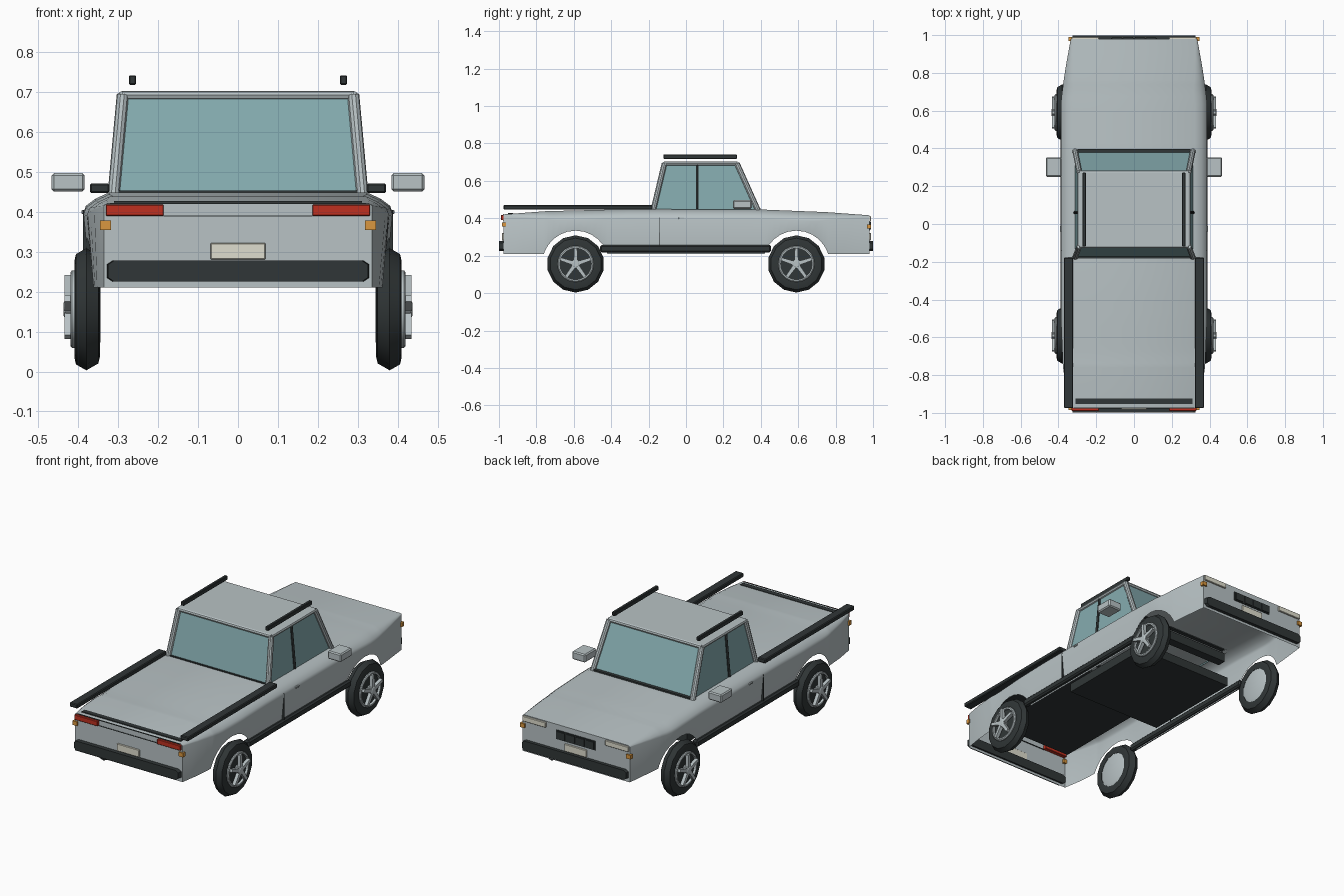
import bpy, bmesh, math
from mathutils import Vector

if "Cube" in bpy.data.objects:
    bpy.data.objects.remove(bpy.data.objects["Cube"])


def mat(name, r, g, b):
    m = bpy.data.materials.new(name)
    m.diffuse_color = (r, g, b, 1)
    m.use_nodes = True
    m.node_tree.nodes["Principled BSDF"].inputs["Base Color"].default_value = m.diffuse_color
    return m


SILVER = mat("silver paint", 0.48, 0.54, 0.555)
GLASS = mat("teal glass", 0.235, 0.41, 0.43)
DARK = mat("dark trim", 0.03, 0.037, 0.038)
RED = mat("red lamp", 0.52, 0.03, 0.014)
AMBER = mat("amber lamp", 0.70, 0.31, 0.05)
CREAM = mat("cream lens", 0.74, 0.73, 0.62)


def obj(name, bm, mats, smooth=False):
    bmesh.ops.recalc_face_normals(bm, faces=bm.faces)
    me = bpy.data.meshes.new(name)
    bm.to_mesh(me)
    bm.free()
    for m in mats:
        me.materials.append(m)
    o = bpy.data.objects.new(name, me)
    bpy.context.collection.objects.link(o)
    if smooth:
        bpy.ops.object.select_all(action='DESELECT')
        o.select_set(True)
        bpy.context.view_layer.objects.active = o
        bpy.ops.object.shade_smooth_by_angle(angle=math.radians(35))
    return o


def box(name, xr, yr, zr, m, bevel=0.0):
    bm = bmesh.new()
    bmesh.ops.create_cube(bm, size=1)
    for v in bm.verts:
        for i, (lo, hi) in enumerate((xr, yr, zr)):
            v.co[i] = (lo + hi) / 2 + v.co[i] * (hi - lo)
    if bevel:
        bmesh.ops.bevel(bm, geom=bm.edges[:], offset=bevel, segments=1, affect='EDGES')
    return obj(name, bm, [m])


def pair(name, xr, yr, zr, m, bevel=0.0):
    box(name + "_right", xr, yr, zr, m, bevel)
    box(name + "_left", (-xr[1], -xr[0]), yr, zr, m, bevel)


def tube(name, a, b, r, m, sides=8):
    a, b = Vector(a), Vector(b)
    bm = bmesh.new()
    bmesh.ops.create_cone(bm, cap_ends=True, segments=sides, radius1=r, radius2=r, depth=(b - a).length)
    q = (b - a).to_track_quat('Z', 'Y')
    for v in bm.verts:
        v.co = q @ v.co + (a + b) / 2
    return obj(name, bm, [m], True)


def lerp(table, y):
    for (y0, a), (y1, b) in zip(table, table[1:]):
        if y <= y1:
            return a + (b - a) * (y - y0) / (y1 - y0)
    return table[-1][1]


# Body shell: cross-sections along the length, lower edge follows the wheel arches
AXLE, ARCH, ZC = 0.59, 0.178, 0.156
WIDTH = [(-0.975, 0.336), (-0.87, 0.360), (-0.75, 0.377), (-0.5, 0.387), (0.65, 0.387), (0.8, 0.367), (0.98, 0.335)]
TUCK = [(-0.975, 0.0), (-0.7, 0.018), (0.7, 0.018), (0.98, 0.0)]
TOP = [(-0.975, 0.421), (-0.75, 0.438), (-0.3, 0.449), (0.4, 0.447), (0.75, 0.433), (0.98, 0.416)]
ROUND = [(-0.975, 0.15), (-0.7, 1.0), (0.7, 1.0), (0.98, 0.15)]
half = math.sqrt(ARCH ** 2 - (0.21 - ZC) ** 2)
stations = [-0.975, -0.93, -0.87, -0.8, -0.3, -0.14, 0.0, 0.2, 0.35, 0.83, 0.9, 0.98]
for c in (-AXLE, AXLE):
    stations += [c - half * math.cos(math.pi * i / 12) for i in range(13)]
bm = bmesh.new()
rings = []
for y in sorted(stations):
    w, zt, zb = lerp(WIDTH, y), lerp(TOP, y), 0.21
    for c in (-AXLE, AXLE):
        if abs(y - c) < half:
            zb = max(zb, ZC + math.sqrt(ARCH ** 2 - (y - c) ** 2))
    k = lerp(ROUND, y)
    bx = w - lerp(TUCK, y) * (1 - (zb - 0.21) / 0.18)
    prof = [(bx, zb), (w, zt - 0.05 * k), (w - 0.006 * k, zt - 0.034 * k),
            (w - 0.03 * k, zt - 0.016 * k), (w - 0.065 * k, zt)]
    full = prof + [(-x, z) for x, z in reversed(prof)]
    rings.append([bm.verts.new((x, y, z)) for x, z in full])
for r0, r1 in zip(rings, rings[1:]):
    for i in range(len(r0) - 1):
        bm.faces.new((r0[i], r0[i + 1], r1[i + 1], r1[i]))
bm.faces.new(rings[0])
bm.faces.new(rings[-1])
obj("body_shell", bm, [SILVER], True)

# Underside: bed floor, cab floor, firewall
box("bed_underside", (-0.315, 0.315), (-0.93, -0.17), (0.385, 0.40), DARK)
box("cab_floor", (-0.30, 0.30), (-0.17, 0.42), (0.21, 0.26), DARK)
box("firewall", (-0.29, 0.29), (0.36, 0.41), (0.36, 0.41), DARK)

# Cab: glass block with painted roof, pillars and header rails
B = [(0.312, -0.176, 0.44), (0.312, 0.386, 0.44), (-0.312, 0.386, 0.44), (-0.312, -0.176, 0.44)]
T = [(0.289, -0.116, 0.692), (0.289, 0.273, 0.692), (-0.289, 0.273, 0.692), (-0.289, -0.116, 0.692)]
bm = bmesh.new()
lo = [bm.verts.new(p) for p in B]
hi = [bm.verts.new(p) for p in T]
for i in range(4):
    j = (i + 1) % 4
    bm.faces.new((lo[i], lo[j], hi[j], hi[i]))
obj("cab_glass", bm, [GLASS])
for i in range(4):
    j = (i + 1) % 4
    tube("pillar_%d" % i, B[i], T[i], 0.015, SILVER, 10)
    tube("roof_edge_%d" % i, T[i], T[j], 0.011, SILVER)
box("roof", (-0.289, 0.289), (-0.116, 0.273), (0.69, 0.703), SILVER)
box("windshield_seal", (-0.30, 0.30), (0.376, 0.398), (0.44, 0.455), DARK)
box("rear_window_seal", (-0.30, 0.30), (-0.183, -0.168), (0.44, 0.453), DARK)
for s, n in ((1, "right"), (-1, "left")):
    tube("window_divider_" + n, (s * 0.312, 0.06, 0.45), (s * 0.289, 0.06, 0.69), 0.009, DARK, 6)

# Roof rails, bed rails, mirrors, sills
pair("roof_rail", (0.255, 0.273), (-0.12, 0.272), (0.718, 0.742), DARK, 0.003)
pair("bed_rail", (0.322, 0.371), (-0.975, -0.178), (0.447, 0.471), DARK, 0.004)
pair("mirror", (0.384, 0.467), (0.25, 0.352), (0.451, 0.497), SILVER, 0.006)
pair("sill", (0.355, 0.390), (-0.46, 0.455), (0.218, 0.257), DARK, 0.008)
pair("door_seam", (0.372, 0.388), (-0.142, -0.138), (0.255, 0.405), DARK)
pair("door_handle", (0.38, 0.392), (-0.04, -0.01), (0.395, 0.405), SILVER, 0.002)

# Bumpers, number plates and markers at both ends
for s, n, yf in ((-1, "rear", 0.975), (1, "front", 0.98)):
    bm = bmesh.new()
    outline = [(-0.33, 0.235), (-0.315, 0.225), (0.315, 0.225), (0.33, 0.235),
               (0.33, 0.268), (0.315, 0.278), (-0.315, 0.278), (-0.33, 0.268)]
    back = [bm.verts.new((x, s * (yf - 0.01), z)) for x, z in outline]
    front = [bm.verts.new((x * 0.985, s * 0.999, z)) for x, z in outline]
    bm.faces.new(back)
    bm.faces.new(front)
    for i in range(8):
        j = (i + 1) % 8
        bm.faces.new((back[i], back[j], front[j], front[i]))
    obj(n + "_bumper", bm, [DARK])
    yr = tuple(sorted((s * (yf - 0.002), s * (yf + 0.008))))
    box(n + "_number_plate", (-0.069, 0.069), yr, (0.281, 0.322), CREAM, 0.002)
    zm = 0.355 if s < 0 else 0.345
    pair(n + "_marker", (0.318, 0.346), tuple(sorted((s * (yf - 0.012), s * (yf + 0.009)))),
         (zm, zm + 0.023), AMBER)

# Tail: lamps, tailgate seams and bed edge strip
pair("tail_lamp", (0.186, 0.331), (-0.989, -0.955), (0.39, 0.418), RED, 0.002)
box("tailgate_upper_seam", (-0.32, 0.32), (-0.978, -0.972), (0.419, 0.4225), DARK)
box("tailgate_lower_seam", (-0.186, 0.186), (-0.978, -0.97), (0.388, 0.391), DARK)
box("bed_edge_strip", (-0.31, 0.31), (-0.952, -0.925), (0.42, 0.4275), DARK)

# Nose: headlamps and grille with blocks
pair("headlamp", (0.186, 0.331), (0.965, 0.989), (0.382, 0.411), CREAM, 0.002)
box("grille", (-0.122, 0.122), (0.975, 0.985), (0.335, 0.386), DARK)
for i in range(4):
    x = -0.09 + i * 0.06
    box("grille_block_%d" % i, (x - 0.025, x + 0.025), (0.98, 0.99), (0.34, 0.381), DARK)


# Wheels
def lathe(name, prof, c, s, m, n=14, closed=False, smooth=True):
    bm = bmesh.new()
    rows = []
    for x, r in prof:
        rows.append([bm.verts.new((c[0] + s * x, c[1] + r * math.sin(2 * math.pi * k / n),
                                   c[2] - r * math.cos(2 * math.pi * k / n))) for k in range(n)])
    steps = list(zip(rows, rows[1:])) + ([(rows[-1], rows[0])] if closed else [])
    for a, b in steps:
        for k in range(n):
            j = (k + 1) % n
            bm.faces.new((a[k], a[j], b[j], b[k]))
    if not closed:
        bm.faces.new(rows[0])
        bm.faces.new(rows[-1])
    return obj(name, bm, [m], smooth)


TYRE = [(-0.032, 0.096), (-0.034, 0.12), (-0.03, 0.136), (0, 0.153), (0.026, 0.138), (0.03, 0.12), (0.03, 0.096)]
RING = [(0.025, 0.084), (0.025, 0.097), (0.036, 0.097), (0.04, 0.092), (0.04, 0.084)]
for s, side in ((1, "right"), (-1, "left")):
    for y, end in ((-AXLE, "rear"), (AXLE, "front")):
        c, tag = (s * 0.38, y, ZC), "_%s_%s" % (end, side)
        lathe("tyre" + tag, TYRE, c, s, DARK, closed=True)
        lathe("inner_rim" + tag, [(-0.036, 0.08), (-0.03, 0.097), (0.0, 0.097)], c, s, SILVER)
        lathe("rim_well" + tag, [(0.005, 0.097), (0.027, 0.096)], c, s, DARK)
        lathe("rim_ring" + tag, RING, c, s, SILVER, 20, closed=True)
        lathe("hub" + tag, [(0.02, 0.024), (0.052, 0.024), (0.057, 0.016)], c, s, SILVER, 10, smooth=False)
        bm = bmesh.new()
        for k in range(5):
            a = 2 * math.pi * k / 5
            d, t = Vector((0, math.sin(a), math.cos(a))), Vector((0, math.cos(a), -math.sin(a)))
            pts = []
            for x in (0.036, 0.055):
                for r, h in ((0.015, -0.011), (0.015, 0.011), (0.086, 0.008), (0.086, -0.008)):
                    pts.append(bm.verts.new(Vector(c) + Vector((s * x, 0, 0)) + d * r + t * h))
            bm.faces.new(pts[:4])
            bm.faces.new(pts[4:])
            for i in range(4):
                j = (i + 1) % 4
                bm.faces.new((pts[i], pts[j], pts[j + 4], pts[i + 4]))
        obj("spokes" + tag, bm, [SILVER])
